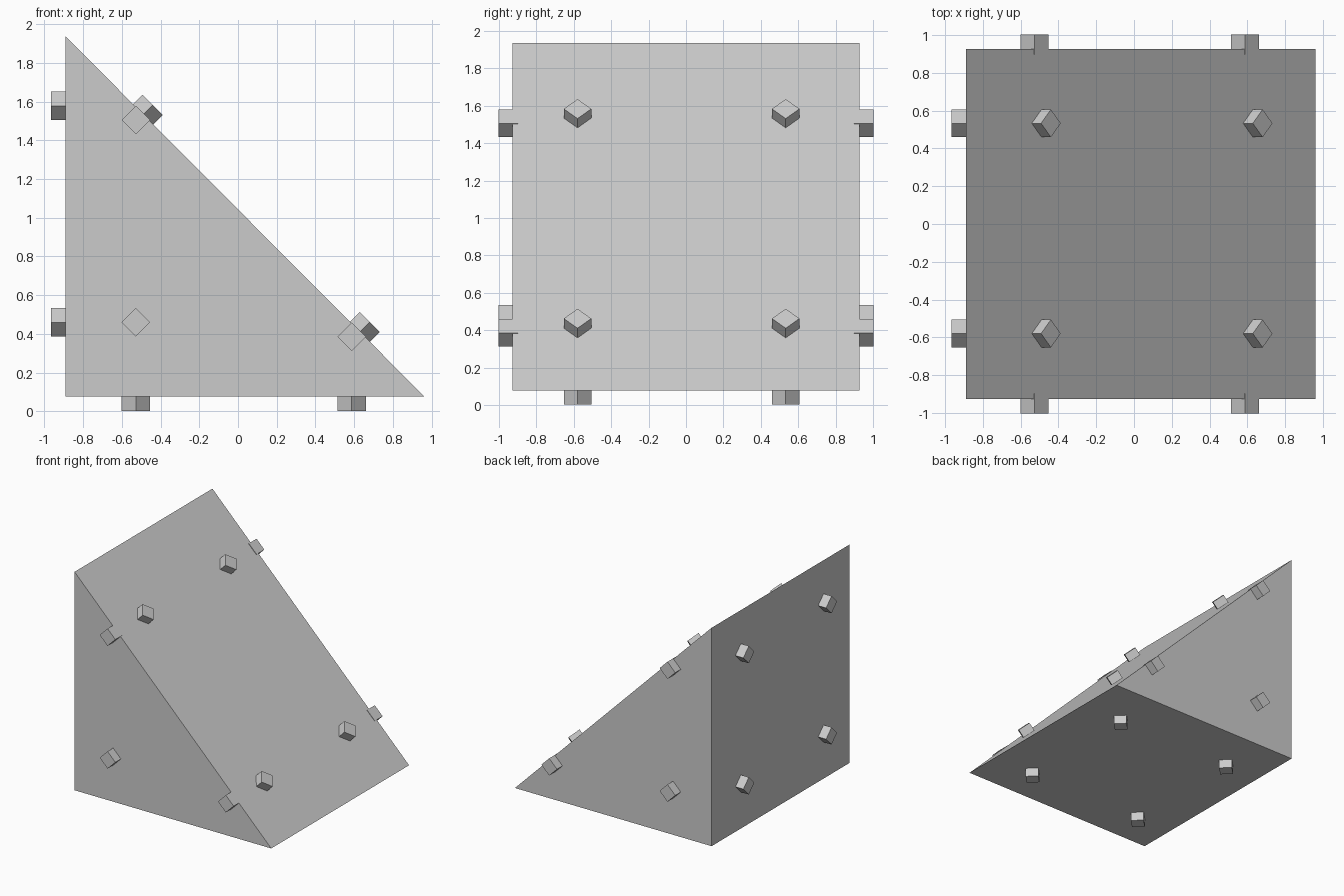
import bpy, bmesh
from math import pi
from mathutils import Vector, Matrix

if "Cube" in bpy.data.objects:
    bpy.data.objects.remove(bpy.data.objects["Cube"])

X0, X1, Z0, Z1, Y = -0.89, 0.962, 0.077, 1.936, 0.927
SIDE, OUT = 0.104, 0.075


def add_object(name, bm):
    bmesh.ops.recalc_face_normals(bm, faces=bm.faces)
    mesh = bpy.data.meshes.new(name)
    bm.to_mesh(mesh)
    bm.free()
    obj = bpy.data.objects.new(name, mesh)
    bpy.context.collection.objects.link(obj)


# triangular wedge body, extruded front to back
bm = bmesh.new()
profile = [(X0, Z0), (X1, Z0), (X0, Z1)]
face = bm.faces.new([bm.verts.new((x, -Y, z)) for x, z in profile])
ext = bmesh.ops.extrude_face_region(bm, geom=[face])["geom"]
bmesh.ops.translate(bm, vec=(0, 2 * Y, 0),
                    verts=[v for v in ext if isinstance(v, bmesh.types.BMVert)])
add_object("wedge_body", bm)


def studs(name, points, normal):
    """Cubes turned 45 degrees about the face normal, partly sunk in the face."""
    n = Vector(normal).normalized()
    along = Vector((1, 0, 0)) if abs(n.y) > 0.5 else Vector((0, 1, 0))
    rot = Matrix((along, n.cross(along), n)).transposed().to_4x4()
    bm = bmesh.new()
    for p in points:
        centre = Vector(p) + n * (OUT - SIDE / 2)
        bmesh.ops.create_cube(bm, size=SIDE, matrix=Matrix.Translation(centre)
                              @ rot @ Matrix.Rotation(pi / 4, 4, 'Z'))
    add_object(name, bm)


# studs on every face
ys = (-0.58, 0.533)
side_points = [(-0.527, 0.46), (-0.527, 1.505), (0.587, 0.385)]
studs("left_studs", [(X0, y, z) for y in ys for z in (0.46, 1.577)], (-1, 0, 0))
studs("bottom_studs", [(x, y, Z0) for y in ys for x in (-0.527, 0.587)], (0, 0, -1))
studs("slope_studs", [(x, y, 1.037 - x) for y in ys for x in (-0.493, 0.628)], (1, 0, 1))
studs("front_studs", [(x, -Y, z) for x, z in side_points], (0, -1, 0))
studs("back_studs", [(x, Y, z) for x, z in side_points], (0, 1, 0))
